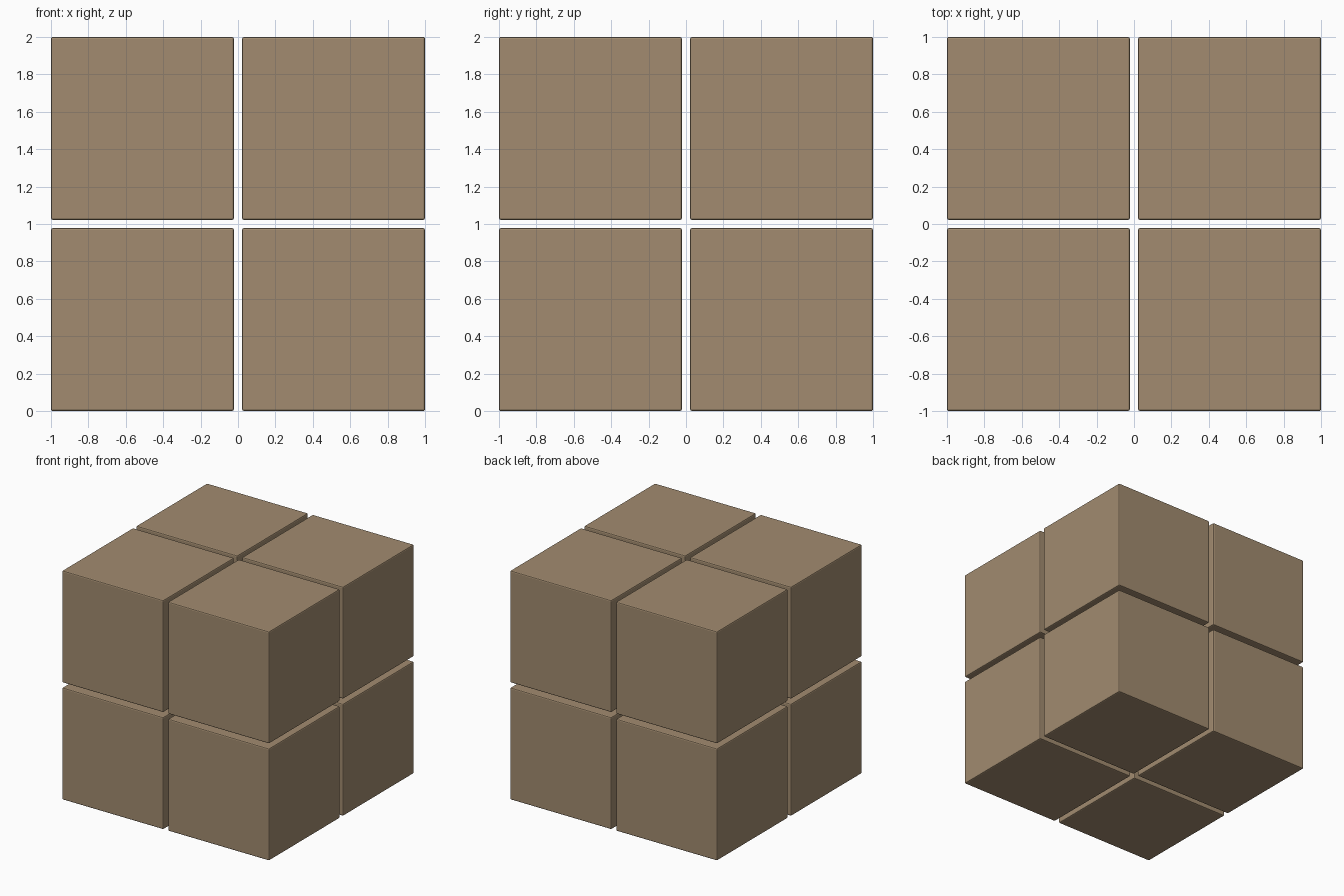
import bpy
from itertools import product

if "Cube" in bpy.data.objects:
    bpy.data.objects.remove(bpy.data.objects["Cube"])

SIZE = 0.978          # edge length of one block
OFFSET = 1 - SIZE / 2  # block centre distance from the middle

mat = bpy.data.materials.new("tan")
mat.diffuse_color = (0.36, 0.26, 0.16, 1)
mat.use_nodes = True
mat.node_tree.nodes["Principled BSDF"].inputs["Base Color"].default_value = mat.diffuse_color

# Eight blocks in a 2 x 2 x 2 stack with narrow gaps
names = {-1: ("left", "front", "lower"), 1: ("right", "back", "upper")}
for sx, sy, sz in product((-1, 1), repeat=3):
    bpy.ops.mesh.primitive_cube_add(
        size=SIZE, location=(sx * OFFSET, sy * OFFSET, 1 + sz * OFFSET))
    block = bpy.context.object
    block.name = f"{names[sz][2]}_{names[sy][1]}_{names[sx][0]}_block"
    block.data.materials.append(mat)

    # Slightly softened edges
    bevel = block.modifiers.new("edge_bevel", "BEVEL")
    bevel.width = 0.01
    bevel.segments = 2
